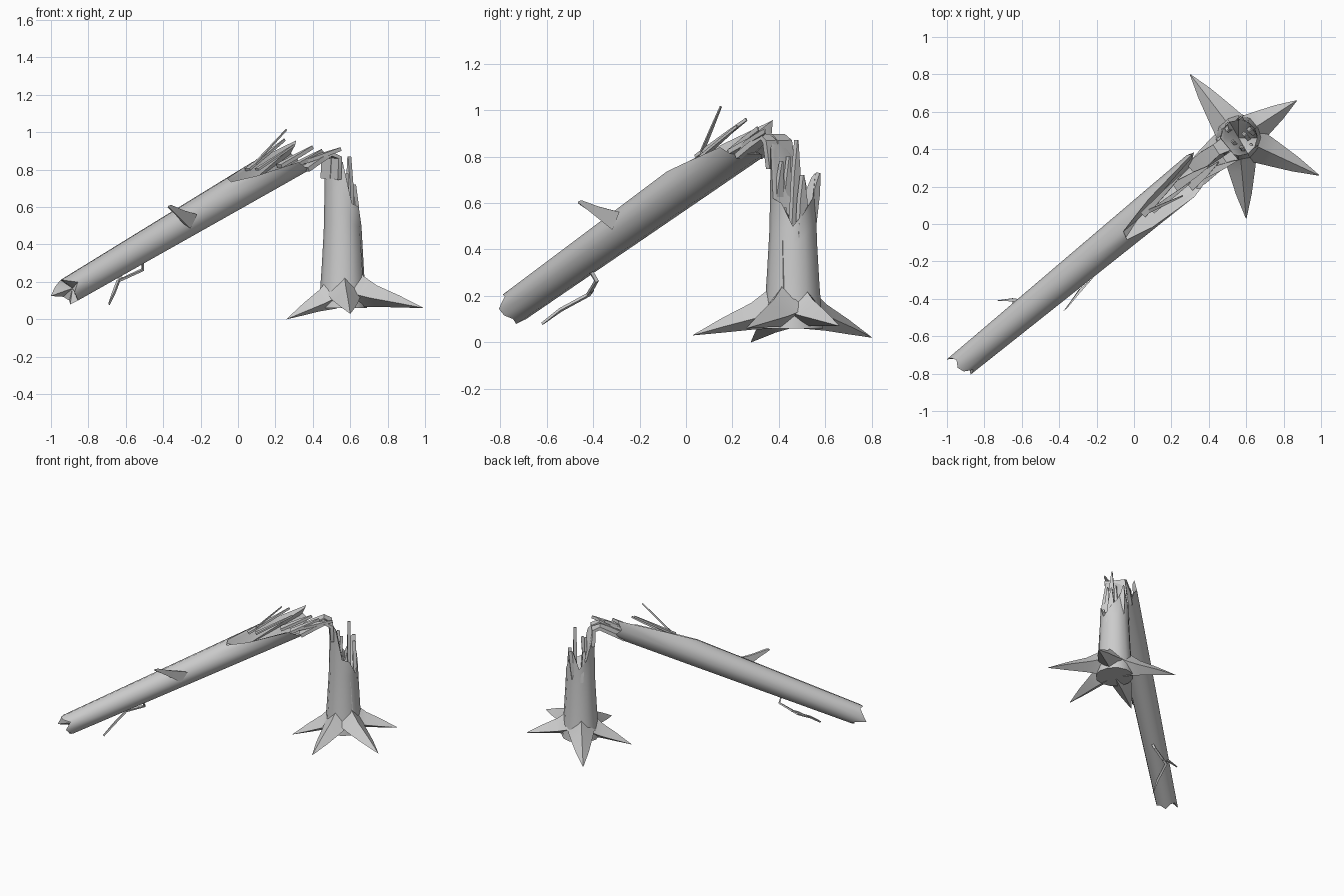
import bpy, bmesh, math
from mathutils import Vector as V

if "Cube" in bpy.data.objects:
    bpy.data.objects.remove(bpy.data.objects["Cube"])


def finish(name, verts, faces, angle=40):
    me = bpy.data.meshes.new(name)
    me.from_pydata([tuple(v) for v in verts], [], faces)
    bm = bmesh.new()
    bm.from_mesh(me)
    bmesh.ops.remove_doubles(bm, verts=bm.verts, dist=1e-5)
    bmesh.ops.recalc_face_normals(bm, faces=bm.faces)
    bm.to_mesh(me)
    bm.free()
    ob = bpy.data.objects.new(name, me)
    bpy.context.collection.objects.link(ob)
    bpy.ops.object.select_all(action='DESELECT')
    ob.select_set(True)
    bpy.context.view_layer.objects.active = ob
    bpy.ops.object.shade_smooth_by_angle(angle=math.radians(angle))
    return ob


def loft(name, rings, angle=40):
    n = len(rings[0])
    verts = [p for r in rings for p in r]
    faces = [(k*n+i, k*n+(i+1) % n, (k+1)*n+(i+1) % n, (k+1)*n+i)
             for k in range(len(rings)-1) for i in range(n)]
    faces += [tuple(range(n)), tuple(range((len(rings)-1)*n, len(rings)*n))]
    return finish(name, verts, faces, angle)


def interp(profile, t):
    if t <= profile[0][0]:
        return profile[0][1]
    for (a, ra), (b, rb) in zip(profile, profile[1:]):
        if t <= b:
            return ra + (rb-ra)*(t-a)/(b-a)
    return profile[-1][1]


def jagged_log(name, org, d, u, w, profile, bots, tops, bot_mid, top_mid, dip=0):
    """Log whose columns start and end at their own lengths; both ends dished."""
    n = len(tops)

    def pt(i, t, s=1):
        a = math.tau*i/n
        return org + d*t + (u*math.cos(a) + w*math.sin(a))*interp(profile, t)*s
    rows = [0, .12, .3, .55, .8, 1]
    rings = [[pt(i, bots[i]+(tops[i]-bots[i])*f) for i in range(n)] for f in rows]
    rings.append([pt(i, tops[i]-.02, .82) for i in range(n)])
    verts = [p for r in rings for p in r]
    faces = [(k*n+i, k*n+(i+1) % n, (k+1)*n+(i+1) % n, (k+1)*n+i)
             for k in range(len(rings)-1) for i in range(n)]
    c = len(verts)
    verts += [org + d*bot_mid, org + d*top_mid + w*dip]
    last = (len(rings)-1)*n
    for i in range(n):
        j = (i+1) % n
        faces += [(j, i, c), (last+i, last+j, c+1)]
    return finish(name, verts, faces)


def strip(name, path, widths, thick, side):
    """Flat strip of wood along a path."""
    rings = []
    for i, p in enumerate(path):
        p = V(p)
        t = (V(path[min(i+1, len(path)-1)]) - V(path[max(i-1, 0)])).normalized()
        s = (side - t*side.dot(t)).normalized()
        nrm = t.cross(s)*thick/2
        s = s*widths[i]/2
        rings.append([p-s-nrm, p+s-nrm, p+s+nrm, p-s+nrm])
    return loft(name, rings, 30)


X, Y, Z = V((1, 0, 0)), V((0, 1, 0)), V((0, 0, 1))

# Stump with splintered rim
centre = V((.56, .46, 0))
jagged_log("stump", centre, Z, X, Y,
           [(.06, .13), (.2, .117), (.5, .1), (.88, .095)], [.06]*12,
           [.50, .56, .62, .73, .60, .66, .80, .87, .87, .84, .62, .60], .06, .52)

# Roots: tapering diamond sections
for k, tip in enumerate([(.30, .80, .02), (.87, .66, .07), (.99, .26, .06),
                         (.60, .03, .03), (.26, .28, 0)]):
    tip = V(tip)
    out = tip - centre
    out.z = 0
    side = Z.cross(out).normalized()
    rings = []
    for f, hw, top, bot in [(.1, .10, .30, .06), (.26, .085, .22, .055),
                            (.42, .07, .165, .05), (.7, .042, .10, .035), (1, .002, .002, 0)]:
        p = centre + out*f
        lift = (tip.z - .02)*f
        if f == 1:
            lift = tip.z
        mid = (top*.4 + bot*.6)
        rings.append([p+Z*(top+lift), p+side*hw+Z*(mid+lift),
                      p+Z*(bot+lift), p-side*hw+Z*(mid+lift)])
    loft("root_%d" % (k+1), rings, 50)

# Fallen trunk with a torn scar on its upper side
low = V((-.92, -.75, .145))
d = V((1.24, 1.02, .73)).normalized()
u = Z.cross(d).normalized()
w = d.cross(u)
jagged_log("fallen_trunk", low, d, u, w, [(0, .072), (1.25, .092), (1.8, .1)],
           [-.05, -.01, .02, 0, .01, .05, .0, .01, .03, .0, .03, .02],
           [1.80, 1.85, 1.5, 1.27, 1.25, 1.40, 1.68, 1.72, 1.80, 1.82, 1.75, 1.82],
           .05, 1.33, -.01)

# Bark hinge bending from trunk to stump
for k, (off, wd) in enumerate([(-.045, .06), (.03, .08)]):
    o = u*off
    path = [V(p)+o for p in [(.33, .27, .80), (.40, .33, .85), (.46, .375, .885),
                             (.50, .395, .865), (.495, .41, .75)]]
    strip("bark_hinge_%d" % (k+1), path, [wd, wd, wd*.8, wd, wd], .025, u)

# Splinters: base, tip, base width
splinters = [
    ((.06, .06, .80), (.26, .15, 1.015), .02),
    ((.05, .05, .80), (.25, .26, .96), .035),
    ((.10, .07, .80), (.30, .22, .93), .03),
    ((.22, .20, .82), (.40, .31, .92), .05),
    ((.34, .25, .84), (.55, .34, .91), .05),
    ((.30, .20, .82), (.45, .33, .90), .05),
    ((.60, .47, .50), (.595, .475, .87), .055),
    ((.63, .50, .45), (.62, .50, .72), .06),
    ((.57, .53, .50), (.57, .57, .73), .06),
    ((.54, .43, .50), (.53, .44, .80), .05),
    ((.57, .39, .50), (.58, .41, .78), .05),
    ((.63, .42, .58), (.665, .42, .18), .025),
    ((.51, .52, .50), (.50, .50, .72), .05),
]
for k, (a, b, wd) in enumerate(splinters):
    a, b = V(a), V(b)
    strip("splinter_%d" % (k+1), [a, a.lerp(b, .6), b], [wd, wd*.65, .006], wd*.4, u)

# Broken branch stub on the trunk
base, tip = V((-.27, -.33, .53)), V((-.37, -.46, .603))
rings = []
for f, a, b in [(0, .075, .05), (.5, .04, .028), (1, .02, .006)]:
    p = base.lerp(tip, f)
    rings.append([p+d*a, p+w*b, p-d*a*.5, p-w*b])
loft("branch_stub", rings, 30)

# Hanging twig with a fork
strip("twig", [(-.51, -.43, .34), (-.51, -.385, .265), (-.64, -.42, .205),
               (-.665, -.54, .14), (-.69, -.62, .08)], [.016, .016, .018, .016, .003], .012, u)
strip("twig_fork", [(-.60, -.41, .22), (-.65, -.405, .225), (-.73, -.41, .21)],
      [.012, .016, .003], .01, u)
